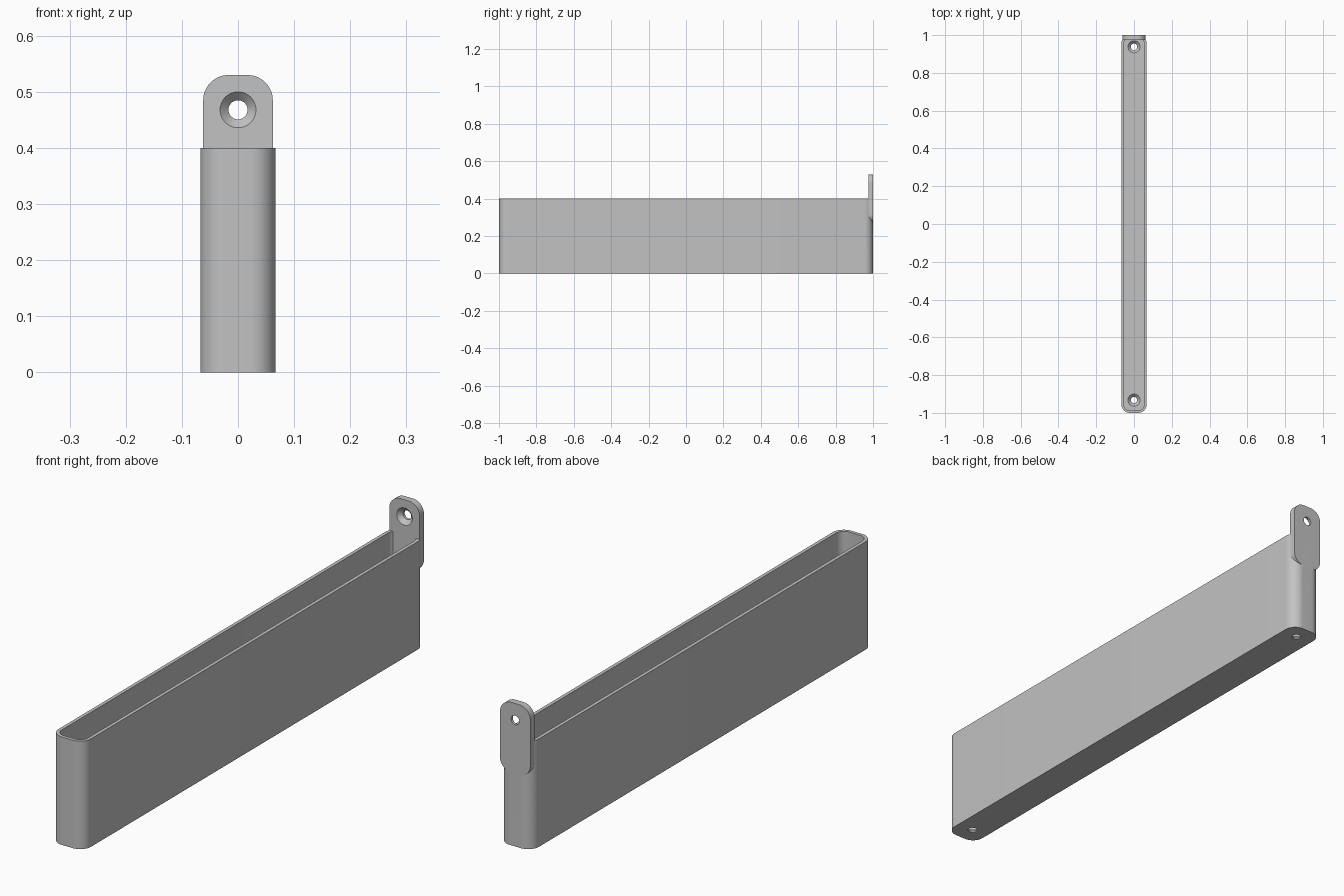
import bpy, bmesh, math
from mathutils import Matrix

cube = bpy.data.objects.get("Cube")
if cube:
    bpy.data.objects.remove(cube, do_unlink=True)

grey = bpy.data.materials.new("plain_grey")
grey.use_nodes = True
grey.diffuse_color = (0.54, 0.54, 0.54, 1)
grey.node_tree.nodes["Principled BSDF"].inputs["Base Color"].default_value = (0.54, 0.54, 0.54, 1)


def make_object(name, bm):
    bmesh.ops.recalc_face_normals(bm, faces=bm.faces)
    mesh = bpy.data.meshes.new(name)
    bm.to_mesh(mesh)
    bm.free()
    mesh.materials.append(grey)
    obj = bpy.data.objects.new(name, mesh)
    bpy.context.collection.objects.link(obj)
    return obj


def rounded_slab(name, half_w, half_l, radius, low, high, matrix=Matrix(), steps=16):
    """Rounded rectangle extruded along local z."""
    bm = bmesh.new()
    verts = []
    corners = ((1, 1), (-1, 1), (-1, -1), (1, -1))
    for i, (sx, sy) in enumerate(corners):
        for k in range(steps + 1):
            a = math.pi / 2 * (i + k / steps)
            verts.append(bm.verts.new((sx * (half_w - radius) + radius * math.cos(a),
                                       sy * (half_l - radius) + radius * math.sin(a), low)))
    face = bm.faces.new(verts)
    top = bmesh.ops.extrude_face_region(bm, geom=[face])["geom"]
    bmesh.ops.translate(bm, vec=(0, 0, high - low),
                        verts=[v for v in top if isinstance(v, bmesh.types.BMVert)])
    bm.transform(matrix)
    return make_object(name, bm)


def countersink(name, matrix, depth):
    """Screw hole cutter: wide rim at local z = 0, going down."""
    bm = bmesh.new()
    wide, narrow, n = 0.032, 0.017, 40
    profile = ((wide, 0.01), (wide, 0), (narrow, -0.015), (narrow, -depth - 0.01))
    rings = [[bm.verts.new((r * math.cos(2 * math.pi * k / n),
                            r * math.sin(2 * math.pi * k / n), z)) for k in range(n)]
             for r, z in profile]
    for a, b in zip(rings, rings[1:]):
        for k in range(n):
            bm.faces.new((a[k], a[k - 1], b[k - 1], b[k]))
    bm.faces.new(rings[0])
    bm.faces.new(rings[-1])
    bm.transform(matrix)
    return make_object(name, bm)


def combine(target, tool, operation):
    mod = target.modifiers.new(operation.lower(), 'BOOLEAN')
    mod.operation, mod.solver, mod.object = operation, 'EXACT', tool
    bpy.context.view_layer.objects.active = target
    bpy.ops.object.modifier_apply(modifier=mod.name)
    bpy.data.objects.remove(tool, do_unlink=True)


FLOOR, WALL, TAB = 0.02, 0.013, 0.025

# Long narrow tray with rounded ends
tray = rounded_slab("tray_with_hanging_tab", 0.067, 1.0, 0.045, 0, 0.4)
cavity = rounded_slab("cavity", 0.067 - WALL, 1.0 - WALL, 0.045 - WALL, FLOOR, 0.5)
combine(tray, cavity, 'DIFFERENCE')

# Upright hanging tab at the back, flush with the end of the tray
upright = Matrix.Translation((0, 1, 0.4)) @ Matrix.Rotation(math.pi / 2, 4, 'X')
tab = rounded_slab("tab", 0.062, 0.13, 0.045, 0, TAB, upright)
combine(tray, tab, 'UNION')

# Countersunk screw holes: one through the tab, two through the floor
tab_face = Matrix.Translation((0, 1 - TAB, 0.468)) @ Matrix.Rotation(math.pi / 2, 4, 'X')
combine(tray, countersink("tab_hole", tab_face, TAB), 'DIFFERENCE')
for y in (-0.932, 0.938):
    hole = countersink("floor_hole", Matrix.Translation((0, y, FLOOR)), FLOOR)
    combine(tray, hole, 'DIFFERENCE')

# Smooth the rounded ends, keep the rims sharp
bpy.ops.object.select_all(action='DESELECT')
tray.select_set(True)
bpy.context.view_layer.objects.active = tray
bpy.ops.object.shade_smooth_by_angle(angle=math.radians(25))
